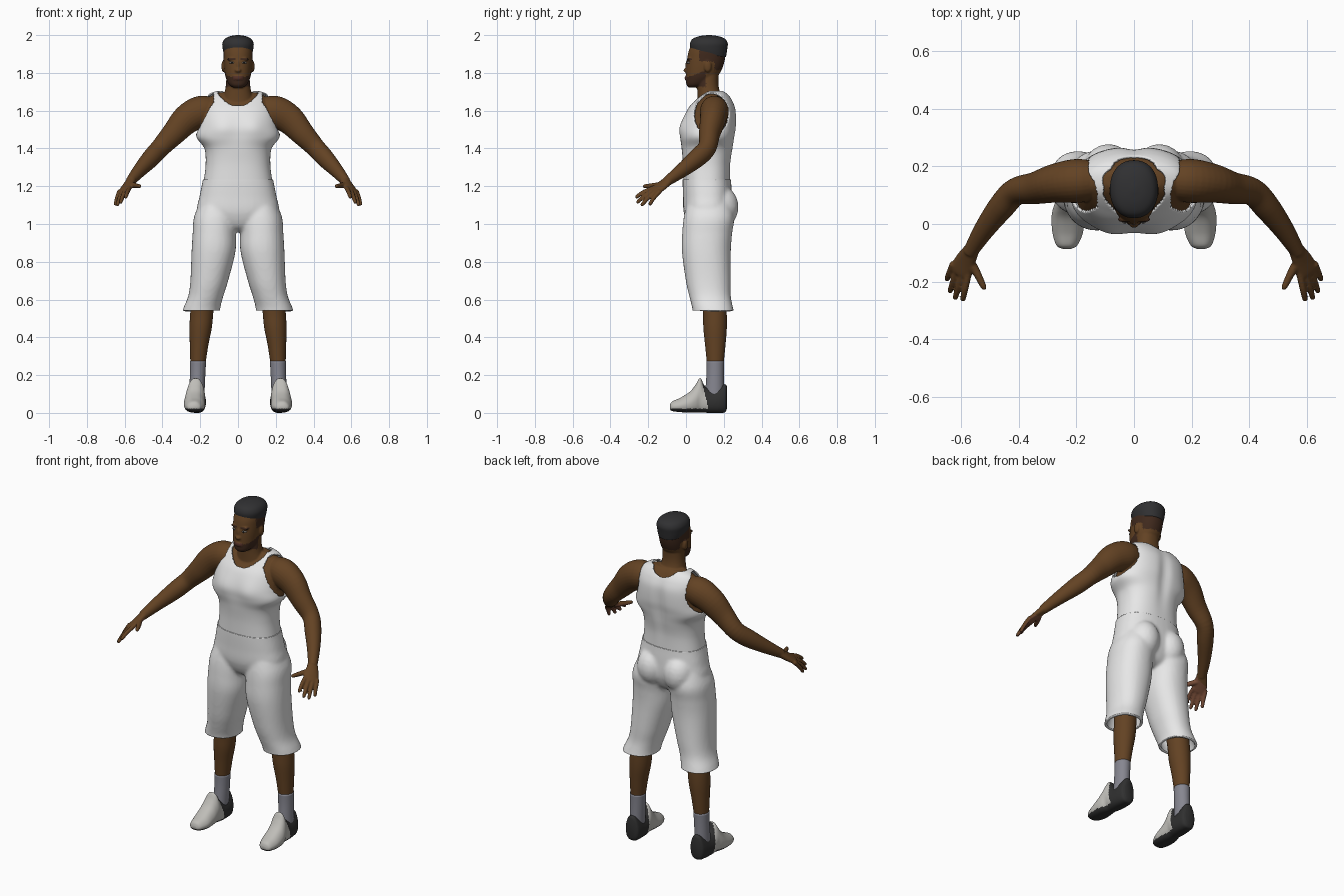
import bpy, bmesh, math
from mathutils import Vector, Matrix

cube = bpy.data.objects.get("Cube")
if cube:
    bpy.data.objects.remove(cube, do_unlink=True)


def material(name, r, g, b):
    m = bpy.data.materials.new(name)
    m.use_nodes = True
    m.diffuse_color = (r, g, b, 1)
    bsdf = m.node_tree.nodes["Principled BSDF"]
    bsdf.inputs["Base Color"].default_value = (r, g, b, 1)
    bsdf.inputs["Roughness"].default_value = 0.8
    return m


SKIN = material("brown skin", 0.125, 0.055, 0.017)
STUBBLE = material("dark stubble", 0.05, 0.022, 0.012)
PALM = material("reddish palm", 0.19, 0.075, 0.04)
LIP = material("lip brown", 0.085, 0.03, 0.02)
HAIR = material("black hair", 0.03, 0.03, 0.032)
CLOTH = material("white cloth", 0.8, 0.8, 0.8)
SOCK = material("grey sock", 0.24, 0.24, 0.28)
SHOE = material("pale shoe", 0.52, 0.51, 0.48)
SOLE = material("dark shoe", 0.03, 0.03, 0.03)
EYE = material("eye white", 0.4, 0.38, 0.35)


# ---- helpers ----
def spline(rows, k):
    """Catmull-Rom interpolation of rows of numbers, k steps per span."""
    out = []
    for i in range(len(rows) - 1):
        a, b, c, d = (rows[max(0, i - 1)], rows[i], rows[i + 1], rows[min(len(rows) - 1, i + 2)])
        for j in range(k):
            t = j / k
            out.append([q + t / 2 * (r - p + t * (2 * p - 5 * q + 4 * r - s + t * (3 * (q - r) + s - p)))
                        for p, q, r, s in zip(a, b, c, d)])
    return out + [list(rows[-1])]


def circle(n, e):
    pts = []
    for i in range(n):
        c, s = math.cos(math.tau * i / n), math.sin(math.tau * i / n)
        pts.append((math.copysign(abs(c) ** (2 / e), c), math.copysign(abs(s) ** (2 / e), s)))
    return pts


def skin_rings(bm, rings, caps=True):
    vs = [[bm.verts.new(p) for p in r] for r in rings]
    n = len(vs[0])
    for a, b in zip(vs, vs[1:]):
        for i in range(n):
            bm.faces.new((a[i], a[(i + 1) % n], b[(i + 1) % n], b[i]))
    if caps:
        bm.faces.new(vs[0])
        bm.faces.new(vs[-1])


def loft(bm, rows, n=40, e=2.2, k=5, caps=True, s=1):
    """Stack of level rings: z, centre x, centre y, radius x, radius y."""
    skin_rings(bm, [[(s * (cx + rx * c), cy + ry * d, z) for c, d in circle(n, e)]
                    for z, cx, cy, rx, ry in spline(rows, k)], caps)


def tube(bm, rows, s=1, side=(0, 0, 1), n=20, k=5):
    """Tube along a path: x, y, z, radius along side, radius across."""
    rows = spline(rows, k)
    rings = []
    for i, (x, y, z, ru, rv) in enumerate(rows):
        t = (Vector(rows[min(i + 1, len(rows) - 1)][:3]) - Vector(rows[max(i - 1, 0)][:3])).normalized()
        u = Vector(side)
        u = (u - t * u.dot(t)).normalized()
        v = t.cross(u)
        ring = [Vector((x, y, z)) + u * ru * c + v * rv * d for c, d in circle(n, 2)]
        rings.append([(s * p.x, p.y, p.z) for p in ring])
    skin_rings(bm, rings)


def blob(bm, centre, size):
    bmesh.ops.create_icosphere(bm, subdivisions=3, radius=1,
                               matrix=Matrix.Translation(centre) @ Matrix.Diagonal((*size, 1)))


def make(bm, name, *mats, fuse=0, smooth=0):
    """Turn a bmesh into an object, optionally fusing overlapping parts."""
    bmesh.ops.recalc_face_normals(bm, faces=bm.faces)
    me = bpy.data.meshes.new(name)
    bm.to_mesh(me)
    bm.free()
    ob = bpy.data.objects.new(name, me)
    bpy.context.collection.objects.link(ob)
    if fuse:
        r = ob.modifiers.new("fuse", 'REMESH')
        r.mode, r.voxel_size = 'VOXEL', fuse
    if smooth:
        sm = ob.modifiers.new("soften", 'SMOOTH')
        sm.factor, sm.iterations = 0.5, smooth
    if fuse or smooth:
        bpy.context.view_layer.update()
        dg = bpy.context.evaluated_depsgraph_get()
        ob.data = bpy.data.meshes.new_from_object(ob.evaluated_get(dg))
        ob.modifiers.clear()
        bpy.data.meshes.remove(me)
    ob.data.materials.clear()
    for m in mats:
        ob.data.materials.append(m)
    ob.data.shade_smooth()
    return ob


def paint(ob, rule):
    for p in ob.data.polygons:
        p.material_index = rule(p.center, p.normal)


def thicken(ob, t):
    m = ob.modifiers.new("thickness", 'SOLIDIFY')
    m.thickness, m.offset = t, -1


def muscles(bm):
    """Chest swell and a groove down the spine."""
    for v in bm.verts:
        x, y, z = v.co
        f = math.exp(-((z - 1.51) / 0.07) ** 2)
        if y < 0.1:
            v.co.y -= 0.012 * f * math.exp(-((abs(x) - 0.085) / 0.06) ** 2)
        else:
            v.co.y -= 0.014 * math.exp(-(x / 0.03) ** 2) * math.exp(-((z - 1.5) / 0.15) ** 2)


TORSO = [(1.228, 0, .11, .181, .124), (1.32, 0, .11, .171, .126), (1.4, 0, .113, .178, .136),
         (1.46, 0, .115, .22, .143), (1.52, 0, .121, .212, .146), (1.6, 0, .135, .2, .13),
         (1.65, 0, .145, .187, .103), (1.685, 0, .15, .16, .075), (1.705, 0, .15, .11, .055)]

# ---- body: torso, neck, head, arms and hands fused into one skin ----
bm = bmesh.new()
loft(bm, [(z - .008, x, y, rx - .018, ry - .018) for z, x, y, rx, ry in TORSO], e=2.4)
muscles(bm)
loft(bm, [(1.58, 0, .14, .095, .085), (1.65, 0, .132, .085, .072), (1.7, 0, .12, .07, .06),
          (1.75, 0, .115, .063, .056), (1.82, 0, .12, .06, .055)])
loft(bm, [(1.722, 0, .04, .025, .025), (1.738, 0, .054, .047, .052), (1.77, 0, .076, .063, .076),
          (1.8, 0, .09, .07, .09), (1.84, 0, .1, .075, .098), (1.88, 0, .107, .077, .1),
          (1.92, 0, .112, .076, .096), (1.96, 0, .117, .064, .08), (1.98, 0, .12, .03, .04)])
blob(bm, (0, .004, 1.813), (.018, .018, .012))
blob(bm, (0, .01, 1.838), (.009, .015, .03))
for z in (1.768, 1.777):
    blob(bm, (0, .005, z), (.026, .013, .006))
KNUCKLE_A, KNUCKLE_B = Vector((.577, -.183, 1.185)), Vector((.63, -.145, 1.165))
SPREAD = KNUCKLE_B - KNUCKLE_A
TIPS = [(.595, -.268, 1.14), (.622, -.262, 1.112), (.64, -.238, 1.097), (.65, -.195, 1.1)]
for s in (1, -1):
    blob(bm, (s * .077, .115, 1.835), (.011, .02, .032))
    blob(bm, (s * .032, .016, 1.872), (.026, .011, .007))
    tube(bm, [(.11, .15, 1.6, .06, .06), (.19, .15, 1.597, .083, .076), (.27, .142, 1.555, .079, .068),
              (.34, .125, 1.48, .064, .056), (.41, .112, 1.405, .052, .048), (.46, .06, 1.35, .05, .046),
              (.52, -.02, 1.285, .038, .036), (.57, -.1, 1.226, .026, .025)], s, n=28)
    tube(bm, [(.562, -.088, 1.235, .027, .023), (.583, -.125, 1.205, .037, .019),
              (.602, -.163, 1.178, .042, .015), (.606, -.174, 1.17, .036, .012)], s, SPREAD)
    for i, tip in enumerate(TIPS):
        base, tip = KNUCKLE_A + SPREAD * i / 3, Vector(tip)
        path = [base.lerp(tip, f) for f in (-.15, .5, .92, 1)]
        path[1].z += .006
        tube(bm, [(*p, r, r) for p, r in zip(path, (.0125, .0115, .0095, .004))], s, SPREAD, 12)
    tube(bm, [(.578, -.115, 1.21, .017, .017), (.548, -.165, 1.204, .0145, .0145),
              (.522, -.218, 1.2, .0105, .0105), (.518, -.228, 1.2, .005, .005)], s, n=12)
body = make(bm, "body", SKIN, STUBBLE, PALM, LIP, fuse=.005, smooth=2)


def skin_colour(c, n):
    x, y, z = abs(c.x), c.y, c.z
    if x > .5 and z < 1.225 and y < -.11:
        return 2 if Vector((abs(n.x) * math.copysign(1, n.x * c.x), n.y, n.z)).dot((.54, -.32, .78)) < -.35 else 0
    if z < 1.725 or x > .1:
        return 0
    if x < .025 and y < .02 and 1.761 < z < 1.784:
        return 3
    beard = z < 1.78 + .4 * max(0, y - .02) and y < .105
    fade = z > 1.86 and y > .07 or z > 1.815 and y > .15
    brow = 1.867 < z < 1.879 and .012 < x < .054 and y < .06
    return 1 if beard or fade or brow else 0


paint(body, skin_colour)

# ---- eyes ----
for s, side in ((1, "left"), (-1, "right")):
    bm = bmesh.new()
    blob(bm, (s * .032, .016, 1.854), (.014, .013, .006))
    make(bm, side + "_eye", EYE)
    bm = bmesh.new()
    blob(bm, (s * .032, .006, 1.854), (.005, .005, .005))
    make(bm, side + "_iris", HAIR)

# ---- hair ----
bm = bmesh.new()
loft(bm, [(1.902, 0, .12, .073, .092), (1.925, 0, .12, .08, .097), (1.955, 0, .121, .083, .1),
          (1.98, 0, .121, .07, .086), (1.994, 0, .121, .042, .052), (2, 0, .121, .008, .01)], n=48)
for v in bm.verts:
    if v.co.z < 1.94:
        v.co.z -= .12 * (v.co.y - .06) * (1.94 - v.co.z) / .04
make(bm, "hair", HAIR)

# ---- tank top: torso shell with neck and arm openings ----
bm = bmesh.new()
loft(bm, TORSO, n=120, e=2.4, k=10, caps=False)
muscles(bm)


def opening(c):
    x, y, z = abs(c.x), c.y, c.z
    neck = x < .105 and z > (1.625 if y < .14 else 1.665) + 6 * x * x
    arm = x > .13 and ((y - .135) / .092) ** 2 + ((z - 1.583) / .112) ** 2 < 1
    return neck or arm


bmesh.ops.delete(bm, geom=[f for f in bm.faces if opening(f.calc_center_median())], context='FACES')
thicken(make(bm, "tank_top", CLOTH, smooth=4), .009)

# ---- shorts: pelvis, seat and two legs fused, then cut open at hem and waist ----
bm = bmesh.new()
loft(bm, [(1.27, 0, .11, .182, .126), (1.23, 0, .11, .187, .128), (1.15, 0, .114, .203, .13),
          (1.06, 0, .116, .215, .128), (.99, 0, .115, .14, .1), (.96, 0, .115, .05, .06)], e=2.4)
for s in (1, -1):
    blob(bm, (s * .088, .178, 1.09), (.092, .1, .115))
    loft(bm, [(1.15, .1, .12, .085, .105), (1.04, .119, .122, .113, .133), (.95, .125, .112, .115, .132),
              (.85, .13, .108, .116, .129), (.7, .152, .118, .1, .119), (.62, .17, .127, .093, .11),
              (.56, .19, .14, .097, .108), (.51, .2, .15, .104, .11)], s=s)
shorts = make(bm, "shorts", CLOTH, fuse=.01, smooth=4)
bm = bmesh.new()
bm.from_mesh(shorts.data)
for z, up in ((.542, 1), (1.236, -1)):
    bmesh.ops.bisect_plane(bm, geom=bm.verts[:] + bm.edges[:] + bm.faces[:], plane_co=(0, 0, z),
                           plane_no=(0, 0, up), clear_inner=True)
bm.to_mesh(shorts.data)
bm.free()
thicken(shorts, .014)

# ---- lower legs, socks and shoes ----
# shoe rows along y: y, centre x, half width, bottom, top
SHOE_ROWS = [(-.086, .233, .015, .022, .04), (-.074, .233, .036, .01, .06), (-.03, .23, .053, .004, .08),
             (.02, .23, .056, .002, .112), (.05, .228, .054, .002, .148), (.075, .224, .05, .002, .184),
             (.1, .222, .05, .001, .142), (.135, .22, .05, 0, .126), (.18, .218, .048, 0, .142),
             (.206, .217, .042, .003, .152), (.216, .217, .028, .02, .142)]
for s, side in ((1, "left"), (-1, "right")):
    bm = bmesh.new()
    loft(bm, [(.68, .18, .14, .062, .068), (.54, .191, .152, .061, .063), (.45, .198, .154, .059, .062),
              (.36, .206, .155, .049, .054), (.26, .212, .155, .04, .044)], s=s, e=2)
    make(bm, side + "_lower_leg", SKIN)
    bm = bmesh.new()
    loft(bm, [(.275, .212, .155, .043, .047), (.2, .214, .154, .041, .046), (.09, .218, .15, .04, .05)], s=s, e=2)
    make(bm, side + "_sock", SOCK)
    bm = bmesh.new()
    skin_rings(bm, [[(s * (cx + w * c * (1 - .28 * max(0, d))), y, (lo + hi) / 2 + (hi - lo) / 2 * d)
                     for c, d in circle(48, 2.7)] for y, cx, w, lo, hi in spline(SHOE_ROWS, 6)])
    shoe = make(bm, side + "_shoe", SHOE, SOLE)
    paint(shoe, lambda c, n: 1 if c.z < .022 or c.y > .125 - .25 * c.z else 0)
